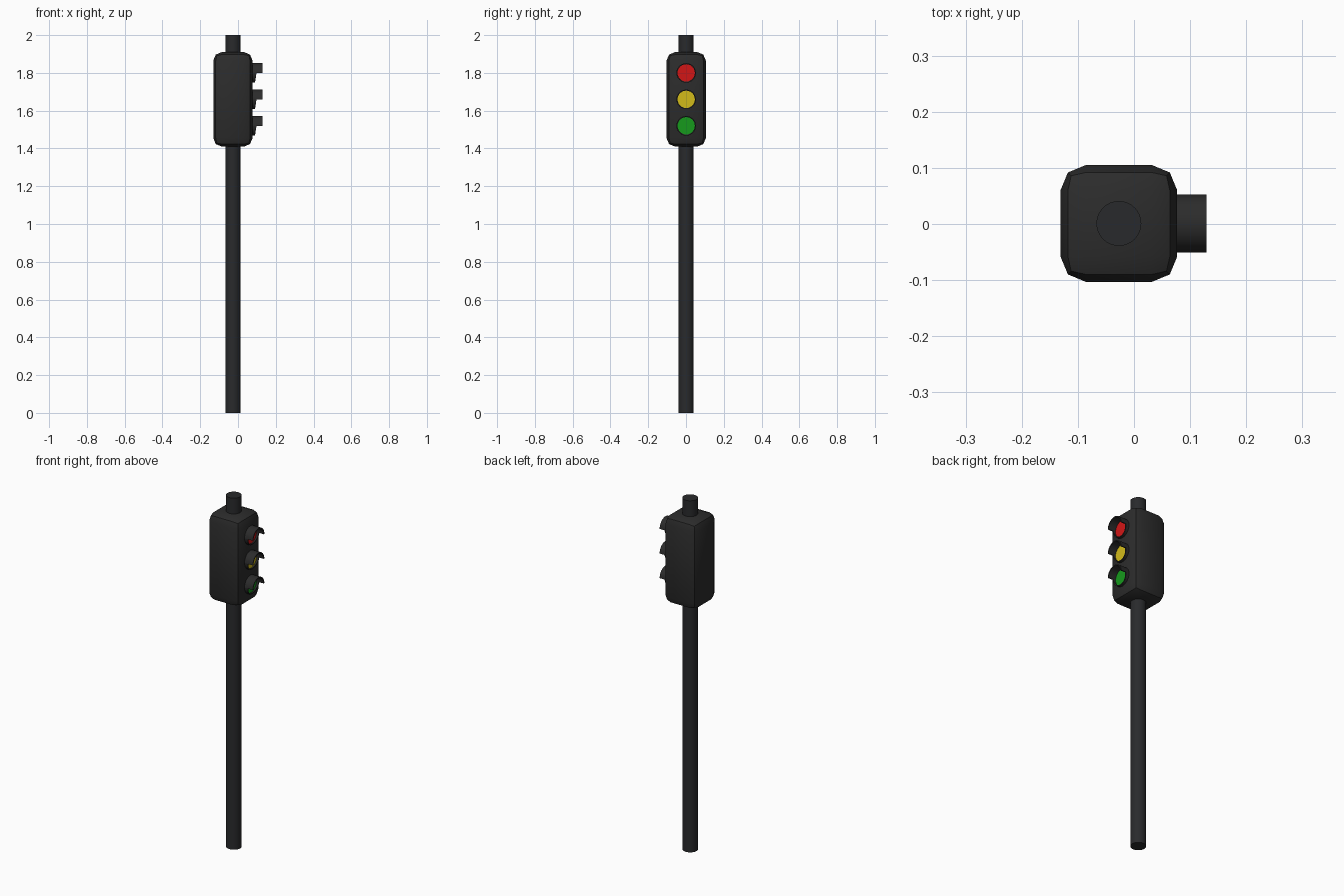
import bpy, bmesh
from math import sin, cos, pi, radians

cube = bpy.data.objects.get("Cube")
if cube:
    bpy.data.objects.remove(cube, do_unlink=True)

CX, CY = -0.027, 0.001      # axis of pole and housing
FACE = 0.077                # lamp side of the housing


def material(name, r, g, b):
    m = bpy.data.materials.new(name)
    m.use_nodes = True
    m.diffuse_color = (r, g, b, 1)
    m.node_tree.nodes["Principled BSDF"].inputs["Base Color"].default_value = (r, g, b, 1)
    return m


def finish(obj, name, mat):
    obj.name = name
    obj.data.materials.clear()
    obj.data.materials.append(mat)
    bpy.ops.object.select_all(action="DESELECT")
    obj.select_set(True)
    bpy.context.view_layer.objects.active = obj
    bpy.ops.object.shade_smooth_by_angle(angle=radians(30))


def cylinder(name, mat, radius, depth, location, rotation=(0, 0, 0)):
    bpy.ops.mesh.primitive_cylinder_add(vertices=32, radius=radius, depth=depth,
                                        location=location, rotation=rotation)
    finish(bpy.context.object, name, mat)


def visor(name, mat, z, outer=0.052, inner=0.046, steps=12):
    # Long hood over the upper half, short tapering rim under the lower half
    upper = [(pi * i / steps, 0.129) for i in range(steps + 1)]
    lower = [(pi + pi * i / steps, 0.098 - 0.008 * sin(pi * i / steps))
             for i in range(steps + 1)]
    bm = bmesh.new()
    rings = []
    for a, tip in upper + lower:
        rings.append([bm.verts.new((x, CY + r * cos(a), z + r * sin(a)))
                      for r, x in ((outer, FACE - 0.01), (outer, tip),
                                   (inner, tip), (inner, FACE - 0.01))])
    for i, ring in enumerate(rings):
        nxt = rings[(i + 1) % len(rings)]
        for k in range(4):
            j = (k + 1) % 4
            bm.faces.new((ring[k], ring[j], nxt[j], nxt[k]))
    bmesh.ops.remove_doubles(bm, verts=bm.verts, dist=0.0001)
    bmesh.ops.recalc_face_normals(bm, faces=bm.faces)
    mesh = bpy.data.meshes.new(name)
    bm.to_mesh(mesh)
    bm.free()
    obj = bpy.data.objects.new(name, mesh)
    bpy.context.collection.objects.link(obj)
    finish(obj, name, mat)


pole_grey = material("pole charcoal", 0.022, 0.023, 0.025)
case_grey = material("housing charcoal", 0.025, 0.025, 0.025)
lamps = [("red", 1.80, material("lamp red", 0.65, 0.008, 0.008)),
         ("yellow", 1.66, material("lamp yellow", 0.65, 0.5, 0.01)),
         ("green", 1.52, material("lamp green", 0.008, 0.32, 0.012))]

# Pole running through the housing
cylinder("pole", pole_grey, 0.04, 2.0, (CX, CY, 1.0))

# Housing with bevelled edges
bpy.ops.mesh.primitive_cube_add(size=1, location=(CX, CY, 1.66))
housing = bpy.context.object
housing.scale = (0.208, 0.208, 0.5)
bpy.ops.object.transform_apply(location=False, rotation=False, scale=True)
bevel = housing.modifiers.new("rounded edges", "BEVEL")
bevel.width = 0.045
bevel.segments = 2
bpy.ops.object.modifier_apply(modifier=bevel.name)
finish(housing, "housing", case_grey)

# Lamps and their visors
for label, z, mat in lamps:
    cylinder(label + "_lamp", mat, 0.047, 0.02, (FACE - 0.004, CY, z), (0, pi / 2, 0))
    visor(label + "_visor", case_grey, z)
